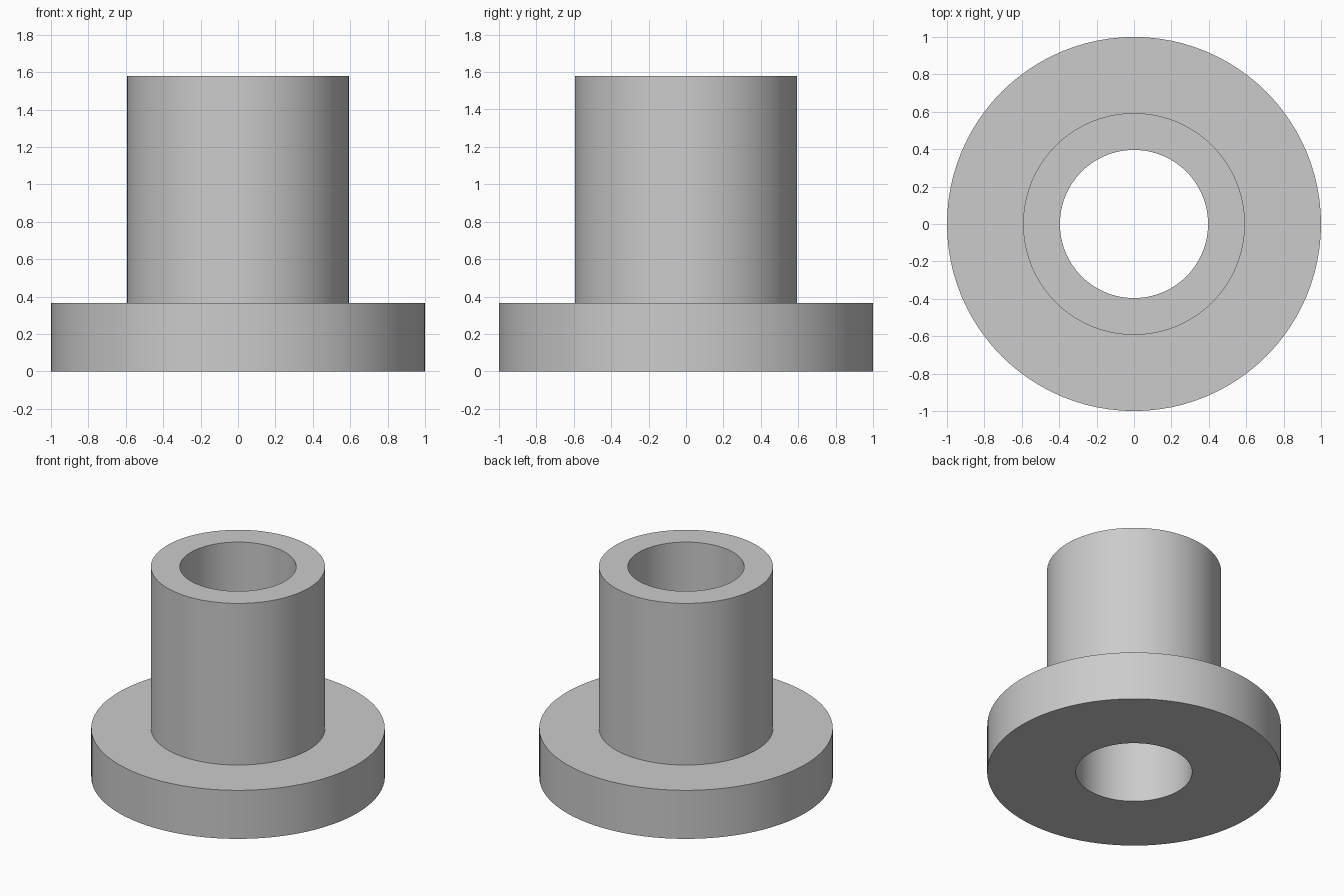
import bpy
import bmesh
import math

SEGMENTS = 96
OUTER, SLEEVE, BORE = 1.0, 0.593, 0.396
FLANGE_TOP, SLEEVE_TOP = 0.365, 1.58

cube = bpy.data.objects.get("Cube")
if cube:
    bpy.data.objects.remove(cube, do_unlink=True)

# Plain grey material
grey = bpy.data.materials.new("light_grey")
grey.use_nodes = True
colour = (0.6, 0.6, 0.6, 1)
grey.diffuse_color = colour
grey.node_tree.nodes["Principled BSDF"].inputs["Base Color"].default_value = colour

# Flanged bushing: closed section turned around the z axis
section = [(BORE, 0), (OUTER, 0), (OUTER, FLANGE_TOP),
           (SLEEVE, FLANGE_TOP), (SLEEVE, SLEEVE_TOP), (BORE, SLEEVE_TOP)]
bm = bmesh.new()
verts = [bm.verts.new((r, 0, z)) for r, z in section]
edges = [bm.edges.new((v, verts[(i + 1) % len(verts)])) for i, v in enumerate(verts)]
bmesh.ops.spin(bm, geom=verts + edges, cent=(0, 0, 0), axis=(0, 0, 1),
               angle=math.tau, steps=SEGMENTS, use_merge=True)
bmesh.ops.remove_doubles(bm, verts=bm.verts, dist=0.0001)
bmesh.ops.recalc_face_normals(bm, faces=bm.faces)

mesh = bpy.data.meshes.new("flanged_bushing")
bm.to_mesh(mesh)
bm.free()
mesh.materials.append(grey)
bushing = bpy.data.objects.new("flanged_bushing", mesh)
bpy.context.collection.objects.link(bushing)

# Smooth walls with crisp rims
bpy.ops.object.select_all(action="DESELECT")
bushing.select_set(True)
bpy.context.view_layer.objects.active = bushing
bpy.ops.object.shade_smooth_by_angle(angle=math.radians(30))
